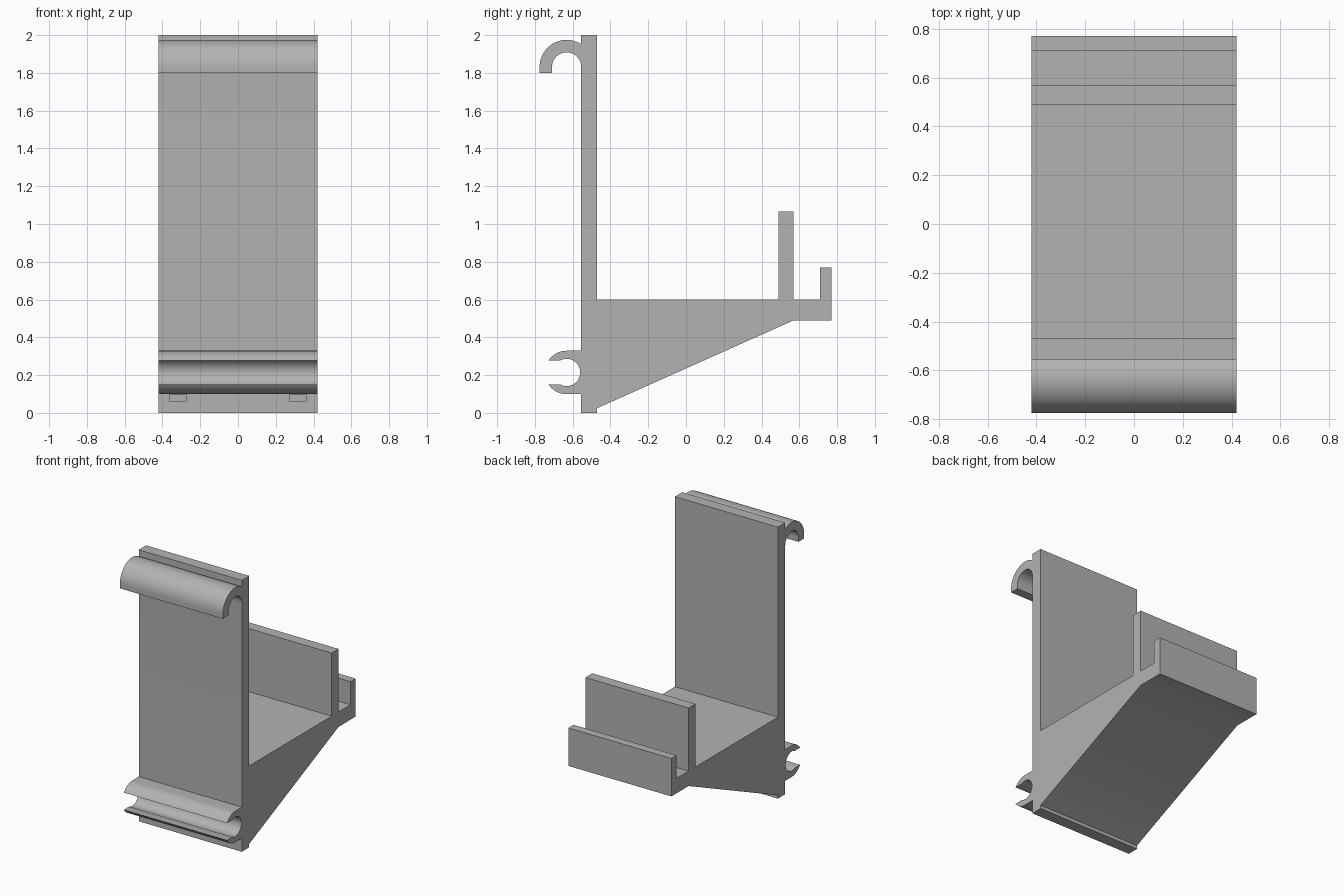
import bpy, bmesh
from math import sin, cos, radians, sqrt, degrees, asin

if "Cube" in bpy.data.objects:
    bpy.data.objects.remove(bpy.data.objects["Cube"])

HALF_WIDTH = 0.42
FRONT, BACK = -0.555, -0.47      # faces of the upright plate

grey = bpy.data.materials.new("plain grey")
grey.use_nodes = True
grey.diffuse_color = (0.45, 0.45, 0.45, 1)
grey.node_tree.nodes["Principled BSDF"].inputs["Base Color"].default_value = (0.45, 0.45, 0.45, 1)


def arc(cy, cz, r, start, end, n=20):
    """Points on a circle in the side plane, angles in degrees from +y."""
    angles = [radians(start + (end - start) * i / n) for i in range(n + 1)]
    return [(cy + r * cos(a), cz + r * sin(a)) for a in angles]


def extrude(name, profile, x0, x1):
    """Sweep a side profile along x."""
    bm = bmesh.new()
    face = bm.faces.new([bm.verts.new((x0, y, z)) for y, z in profile])
    swept = bmesh.ops.extrude_face_region(bm, geom=[face], use_keep_orig=True)
    moved = [v for v in swept["geom"] if isinstance(v, bmesh.types.BMVert)]
    bmesh.ops.translate(bm, verts=moved, vec=(x1 - x0, 0, 0))
    bmesh.ops.recalc_face_normals(bm, faces=bm.faces)
    mesh = bpy.data.meshes.new(name)
    bm.to_mesh(mesh)
    bm.free()
    mesh.materials.append(grey)
    obj = bpy.data.objects.new(name, mesh)
    bpy.context.collection.objects.link(obj)
    return obj


# Top hook: outer arc from the plate to the tip, then the inner arc back
hy, hz, h_out, h_in, h_tip = -0.632, 1.832, 0.143, 0.077, 1.80
meet = degrees(asin(sqrt(h_out**2 - (FRONT - hy)**2) / h_out))
hook = (arc(hy, hz, h_out, meet, 180) + [(hy - h_out, h_tip), (hy - h_in, h_tip)]
        + arc(hy, hz, h_in, 180, 0))

# Lower snap clip: two jaws around a round channel
cy, cz, c_out, c_in, gap = -0.632, 0.214, 0.115, 0.072, 0.063
tip, lip = degrees(asin(gap / c_out)), degrees(asin(gap / c_in))
clip = ([(FRONT, cz + c_out)] + arc(cy, cz, c_out, 90, 180 - tip, 12)
        + arc(cy, cz, c_in, 180 - lip, lip - 180, 28)
        + arc(cy, cz, c_out, 180 + tip, 270, 12) + [(FRONT, cz - c_out)])

# Sloped bracket, shelf, tall fence and short rear lip
shelf = [(FRONT, 0), (BACK, 0), (BACK, 0.025), (0.57, 0.49), (0.77, 0.49),
         (0.77, 0.77), (0.71, 0.77), (0.71, 0.6), (0.57, 0.6), (0.57, 1.065),
         (0.49, 1.065), (0.49, 0.6), (BACK, 0.6), (BACK, 2), (FRONT, 2)]

bracket = extrude("hanging_shelf_bracket", hook + clip + shelf, -HALF_WIDTH, HALF_WIDTH)

# Two shallow notches under the clip
for side, name in ((-1, "right"), (1, "left")):
    x = side * 0.318
    notch = [(FRONT - 0.02, 0.062), (FRONT + 0.015, 0.062),
             (FRONT + 0.015, 0.098), (FRONT - 0.02, 0.098)]
    cutter = extrude(name + "_notch_cutter", notch, x - 0.045, x + 0.045)
    cutter.hide_render = True
    cutter.hide_set(True)
    cut = bracket.modifiers.new(name + " notch", "BOOLEAN")
    cut.operation = "DIFFERENCE"
    cut.solver = "EXACT"
    cut.object = cutter

# Smooth the curved sweeps, keep the corners crisp
bpy.context.view_layer.objects.active = bracket
bracket.select_set(True)
bpy.ops.object.shade_smooth_by_angle(angle=radians(30))
